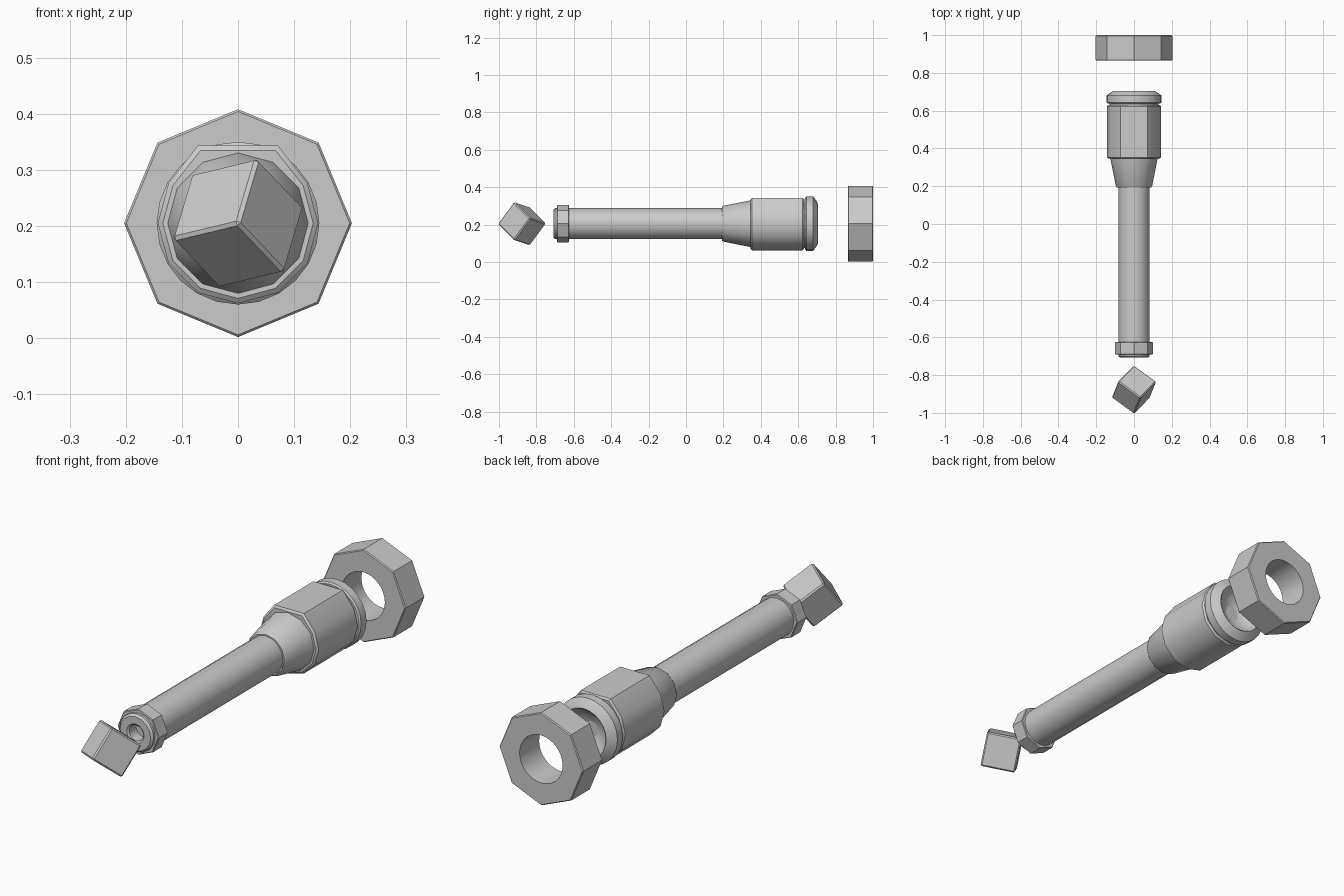
import bpy, bmesh
from math import sin, cos, pi, radians, sqrt
from mathutils import Vector, Matrix

if "Cube" in bpy.data.objects:
    bpy.data.objects.remove(bpy.data.objects["Cube"])

AXIS_Z = 0.205


def finish(bm, name, smooth=True, angle=35):
    bmesh.ops.recalc_face_normals(bm, faces=bm.faces)
    me = bpy.data.meshes.new(name)
    bm.to_mesh(me)
    bm.free()
    ob = bpy.data.objects.new(name, me)
    bpy.context.collection.objects.link(ob)
    if smooth:
        bpy.ops.object.select_all(action='DESELECT')
        ob.select_set(True)
        bpy.context.view_layer.objects.active = ob
        bpy.ops.object.shade_smooth_by_angle(angle=radians(angle))
    return ob


def lathe(name, profile, sides, loop=False, flat_top=False, smooth=True):
    """Sweep (y, radius) points round the long axis; loop=True closes the profile."""
    bm = bmesh.new()
    rings = []
    for y, r in profile:
        ring = []
        for i in range(sides):
            a = 2 * pi * i / sides
            x, z = r * cos(a), r * sin(a)
            if flat_top and z > 0.8 * r:
                z = 0.965 * r
            ring.append(bm.verts.new((x, y, z + AXIS_Z)))
        rings.append(ring)
    pairs = list(zip(rings, rings[1:]))
    if loop:
        pairs.append((rings[-1], rings[0]))
    for a, b in pairs:
        for i in range(sides):
            j = (i + 1) % sides
            bm.faces.new((a[i], a[j], b[j], b[i]))
    if not loop:
        bm.faces.new(rings[0])
        bm.faces.new(rings[-1])
    return finish(bm, name, smooth)


# Handle tube with a socket in its front end
lathe("handle_tube", [(-0.655, 0.034), (-0.702, 0.034), (-0.708, 0.042), (-0.708, 0.074),
                      (-0.70, 0.083), (0.20, 0.083)], 16)

# Cone joining handle to head
lathe("neck_cone", [(0.192, 0.08), (0.192, 0.09), (0.20, 0.096), (0.35, 0.126)], 12)

# Head body with a flattened top
lathe("head_body", [(0.346, 0.134), (0.353, 0.143), (0.622, 0.143), (0.63, 0.136)],
      12, flat_top=True)
lathe("head_groove", [(0.61, 0.13), (0.65, 0.13)], 12)

# Bezel ring with a shallow reflector bowl
lathe("bezel", [(0.637, 0.138), (0.643, 0.145), (0.68, 0.145), (0.70, 0.118), (0.705, 0.108),
                (0.70, 0.102), (0.68, 0.09), (0.66, 0.065), (0.65, 0.032), (0.63, 0.03)], 24)


# Octagonal collar and nut
def nut(name, y0, y1, r, hole, c):
    # octagon outside, round bore inside: cut with a hidden cylinder
    ob = lathe(name, [(y0, r - c), (y0 + c, r), (y1 - c, r), (y1, r - c)], 8, smooth=False)
    cutter = lathe(name + "_cutter", [(y0 - 0.1, hole), (y1 + 0.1, hole)], 32)
    cutter.hide_render = True
    cutter.hide_set(True)
    mod = ob.modifiers.new("bore", 'BOOLEAN')
    mod.object = cutter
    mod.solver = 'EXACT'


nut("tail_collar", -0.69, -0.625, 0.1, 0.082, 0.003)
nut("end_nut", 0.865, 1.0, 0.203, 0.104, 0.004)

# Loose cube standing on its corner along the axis
cols = []
for deg in (73.5, 193.5, 313.5):
    a = radians(deg)
    cols.append(Vector((cos(a) * sqrt(2 / 3), 1 / sqrt(3), sin(a) * sqrt(2 / 3))))
rot = Matrix(cols).transposed().to_4x4()
bm = bmesh.new()
bmesh.ops.create_cube(bm, size=0.15)
bmesh.ops.bevel(bm, geom=bm.edges[:], offset=0.006, segments=1, affect='EDGES')
bm.transform(Matrix.Translation((0, -0.877, AXIS_Z)) @ rot)
finish(bm, "cube", smooth=False)
